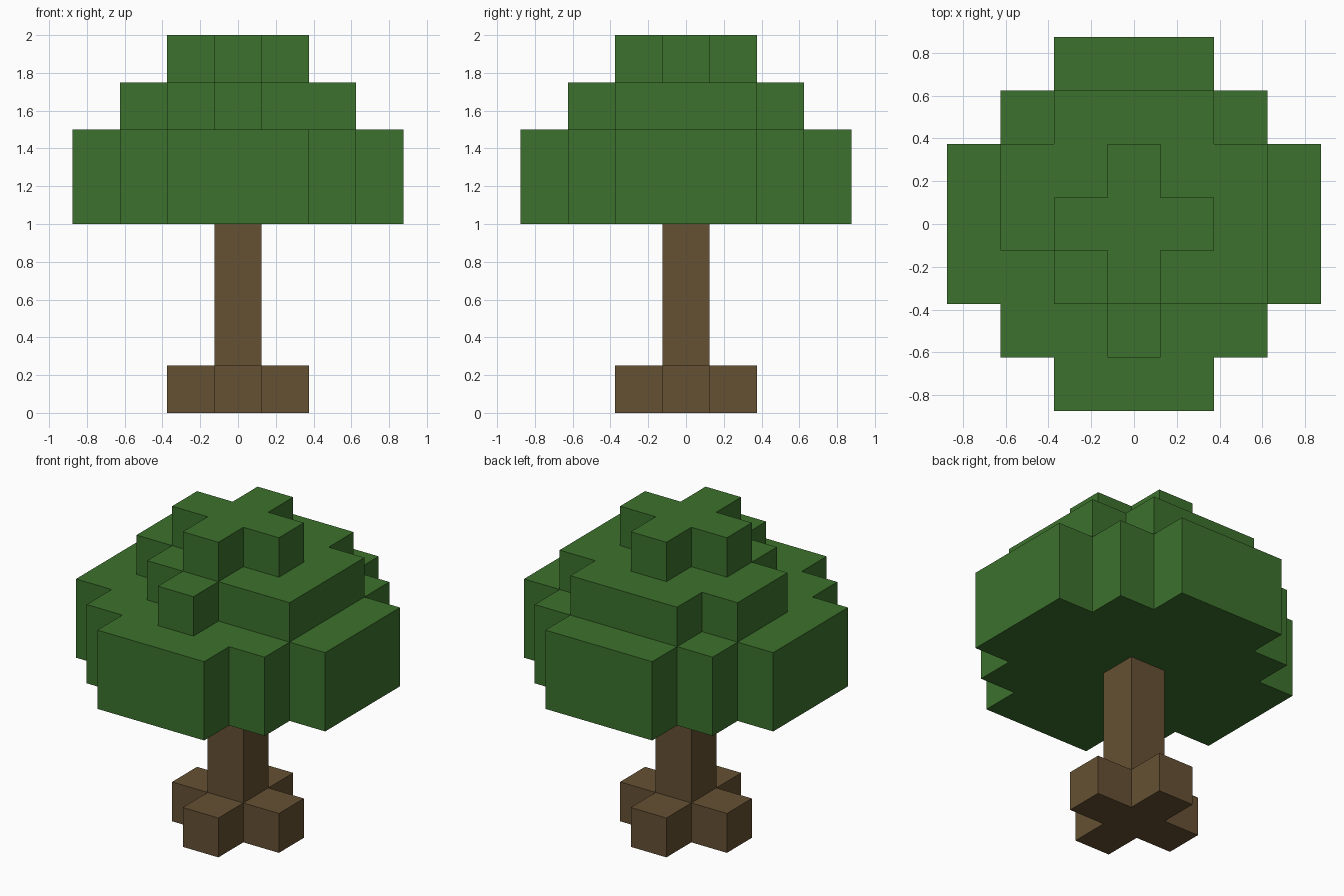
import bpy
import bmesh
from mathutils import Vector

CELL = 0.25

cube = bpy.data.objects.get("Cube")
if cube:
    bpy.data.objects.remove(cube, do_unlink=True)


def make_material(name, rgb):
    mat = bpy.data.materials.new(name)
    mat.use_nodes = True
    colour = (*rgb, 1.0)
    mat.diffuse_color = colour
    mat.node_tree.nodes["Principled BSDF"].inputs["Base Color"].default_value = colour
    return mat


def block_layer(name, rows, z0, z1, mat):
    """Raise a centred plan of square cells into one solid; first row is the back."""
    half_x, half_y = (len(rows[0]) - 1) / 2, (len(rows) - 1) / 2
    cells = {(c - half_x, half_y - r)
             for r, row in enumerate(rows) for c, mark in enumerate(row) if mark == "#"}
    bm = bmesh.new()

    def quad(points):
        bm.faces.new([bm.verts.new(p) for p in points])

    for x, y in cells:
        centre = Vector((x, y)) * CELL
        # Corners run anticlockwise from front left
        corners = [centre + Vector(d) * CELL / 2
                   for d in ((-1, -1), (1, -1), (1, 1), (-1, 1))]
        quad([(p.x, p.y, z1) for p in corners])
        quad([(p.x, p.y, z0) for p in reversed(corners)])
        # Walls only where the plan ends
        for i, (dx, dy) in enumerate(((0, -1), (1, 0), (0, 1), (-1, 0))):
            if (x + dx, y + dy) not in cells:
                a, b = corners[i], corners[(i + 1) % 4]
                quad([(a.x, a.y, z0), (b.x, b.y, z0), (b.x, b.y, z1), (a.x, a.y, z1)])

    # Weld the cells and merge flat areas into single faces
    bmesh.ops.remove_doubles(bm, verts=bm.verts, dist=0.001)
    bmesh.ops.dissolve_limit(bm, angle_limit=0.01, verts=bm.verts, edges=bm.edges)
    bmesh.ops.recalc_face_normals(bm, faces=bm.faces)
    mesh = bpy.data.meshes.new(name)
    bm.to_mesh(mesh)
    bm.free()
    mesh.materials.append(mat)
    obj = bpy.data.objects.new(name, mesh)
    bpy.context.collection.objects.link(obj)
    return obj


bark = make_material("bark brown", (0.130, 0.082, 0.033))
leaf = make_material("leaf green", (0.045, 0.165, 0.026))

CROSS = [".#.",
         "###",
         ".#."]

# Trunk and roots
block_layer("roots", CROSS, 0, 0.25, bark)
block_layer("trunk", ["#"], 0.25, 1, bark)

# Wide lower foliage
block_layer("lower_foliage", ["..###..",
                              ".#####.",
                              "#######",
                              "#######",
                              "#######",
                              ".#####.",
                              "..###.."], 1, 1.5, leaf)

# Uneven middle foliage, with cells missing at the front
block_layer("middle_foliage", [".###.",
                               "#####",
                               "#####",
                               ".####",
                               "..#.."], 1.5, 1.75, leaf)

# Crown
block_layer("top_foliage", CROSS, 1.75, 2, leaf)
